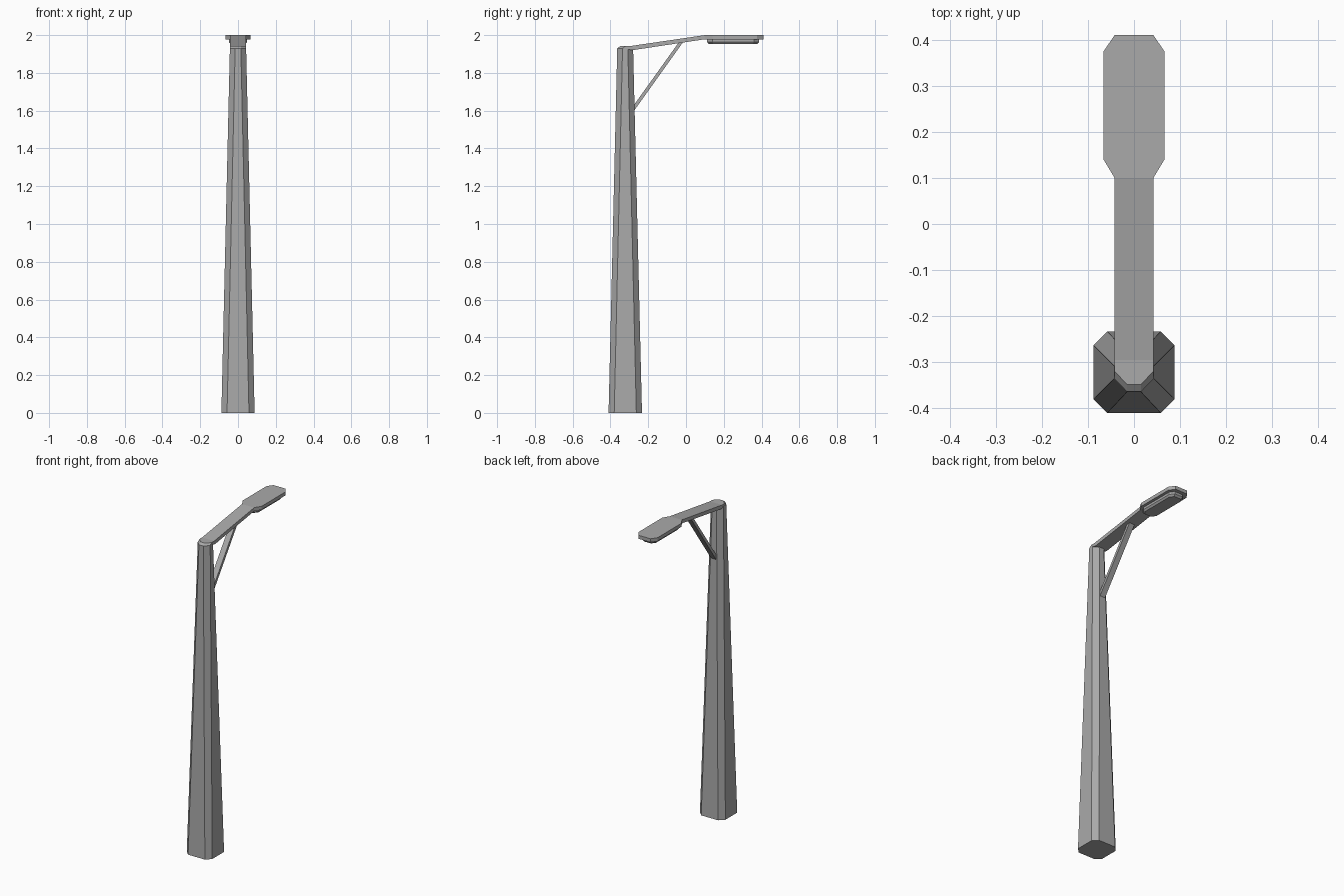
import bpy
import bmesh
from mathutils import Vector

if "Cube" in bpy.data.objects:
    bpy.data.objects.remove(bpy.data.objects["Cube"])

grey = bpy.data.materials.new("dark_grey")
grey.diffuse_color = (0.4, 0.4, 0.4, 1)
grey.use_nodes = True
grey.node_tree.nodes["Principled BSDF"].inputs["Base Color"].default_value = grey.diffuse_color


def bevelled_ring(hx, y0, y1, cx, cy, z):
    """Rectangle with cut corners, counter-clockwise."""
    return [(hx, y0 + cy, z), (hx, y1 - cy, z), (hx - cx, y1, z), (-hx + cx, y1, z),
            (-hx, y1 - cy, z), (-hx, y0 + cy, z), (-hx + cx, y0, z), (hx - cx, y0, z)]


def loft(name, rings):
    """Join equal rings with quads, cap both ends, face normals outwards."""
    n = len(rings[0])
    bm = bmesh.new()
    loops = [[bm.verts.new(v) for v in ring] for ring in rings]
    bm.faces.new(loops[0])
    bm.faces.new(loops[-1])
    for a, b in zip(loops, loops[1:]):
        for i in range(n):
            j = (i + 1) % n
            bm.faces.new((a[i], a[j], b[j], b[i]))
    bmesh.ops.recalc_face_normals(bm, faces=bm.faces)
    mesh = bpy.data.meshes.new(name)
    bm.to_mesh(mesh)
    bm.free()
    mesh.materials.append(grey)
    obj = bpy.data.objects.new(name, mesh)
    bpy.context.collection.objects.link(obj)
    return obj


# Tapered eight-sided pole
loft("pole", [bevelled_ring(0.088, -0.41, -0.233, 0.03, 0.03, 0.0),
              bevelled_ring(0.043, -0.364, -0.28, 0.028, 0.028, 1.93)])

# Arm and flat lamp head: half width, bottom y, bottom z, top y, top z
stations = [(0.015, -0.364, 1.930, -0.348, 1.942),
            (0.042, -0.336, 1.930, -0.320, 1.942),
            (0.042, -0.285, 1.920, -0.295, 1.942),
            (0.042, 0.100, 1.978, 0.100, 2.0),
            (0.066, 0.140, 1.978, 0.140, 2.0),
            (0.066, 0.375, 1.978, 0.375, 2.0),
            (0.042, 0.410, 1.978, 0.410, 2.0)]
loft("arm_and_head", [[(-w, yb, zb), (-w, yt, zt), (w, yt, zt), (w, yb, zb)]
                      for w, yb, zb, yt, zt in stations])

# Lamp housing under the head, with a bevelled lower edge
loft("lamp_lens", [bevelled_ring(0.040, 0.121, 0.377, 0.018, 0.025, 1.953),
                   bevelled_ring(0.048, 0.111, 0.387, 0.02, 0.028, 1.964),
                   bevelled_ring(0.048, 0.111, 0.387, 0.02, 0.028, 1.98)])

# Diagonal brace between pole and arm
low, high = Vector((0, -0.290, 1.594)), Vector((0, -0.022, 1.969))
side = Vector((0.018, 0, 0))
normal = (high - low).normalized().cross(Vector((1, 0, 0))) * 0.009
loft("brace", [[p + side + normal, p - side + normal, p - side - normal, p + side - normal]
               for p in (high, low)])
